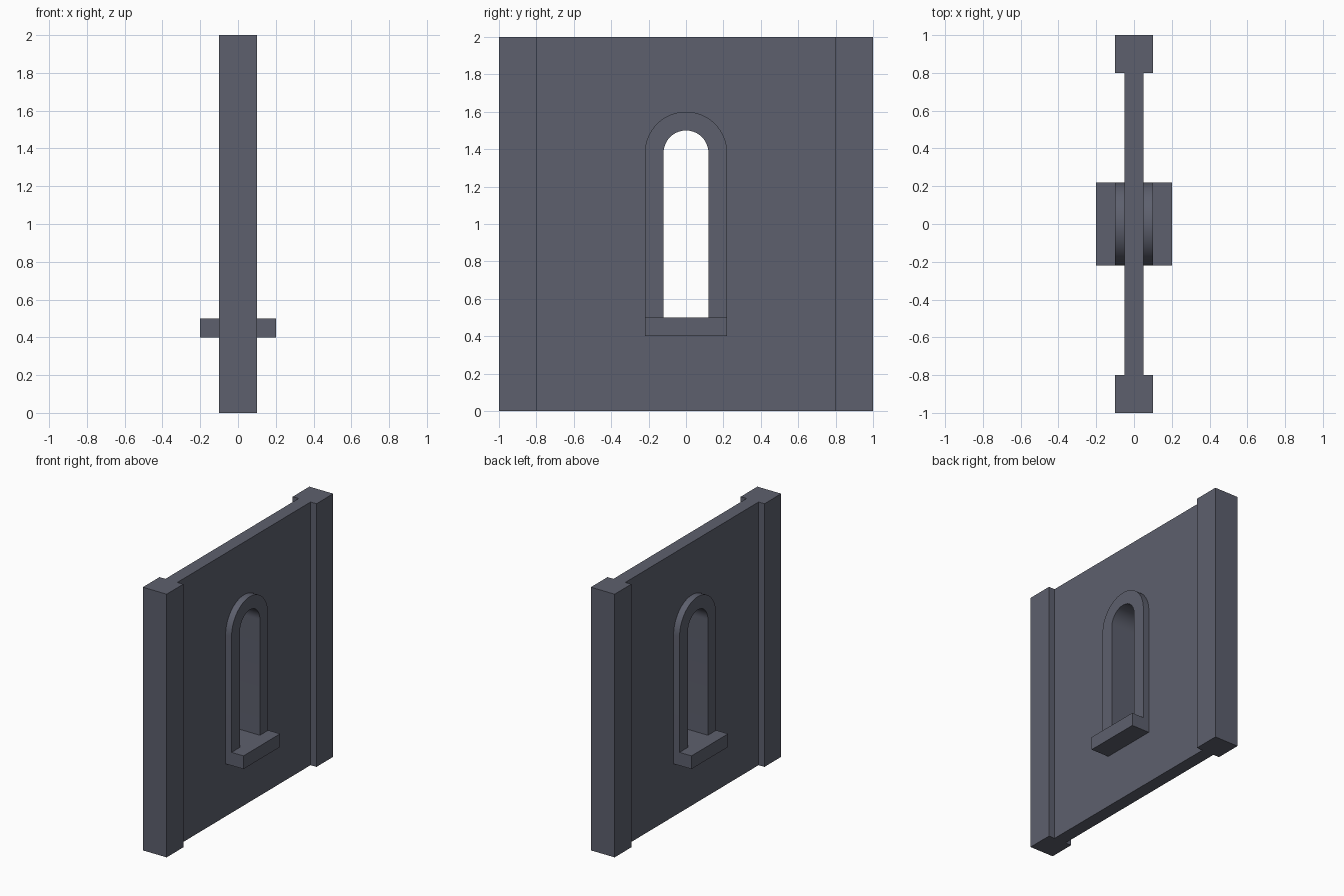
import bpy, bmesh, math
from mathutils import Vector

if "Cube" in bpy.data.objects:
    bpy.data.objects.remove(bpy.data.objects["Cube"])

stone = bpy.data.materials.new("slate_grey")
stone.diffuse_color = (0.11, 0.117, 0.155, 1)
stone.use_nodes = True
stone.node_tree.nodes["Principled BSDF"].inputs["Base Color"].default_value = stone.diffuse_color


def finish(name, bm):
    bmesh.ops.recalc_face_normals(bm, faces=bm.faces[:])
    me = bpy.data.meshes.new(name)
    bm.to_mesh(me)
    bm.free()
    me.materials.append(stone)
    ob = bpy.data.objects.new(name, me)
    bpy.context.collection.objects.link(ob)
    return ob


def box(name, x, y0, y1, z0, z1):
    bm = bmesh.new()
    bmesh.ops.create_cube(bm, size=1)
    for v in bm.verts:
        v.co = Vector((v.co.x * 2 * x, y0 + (v.co.y + .5) * (y1 - y0), z0 + (v.co.z + .5) * (z1 - z0)))
    return finish(name, bm)


def prism(name, loops, x):
    """Fill closed y,z outlines (later ones are holes) and extrude from -x to x."""
    bm = bmesh.new()
    edges = []
    for pts in loops:
        vs = [bm.verts.new((-x, y, z)) for y, z in pts]
        edges += [bm.edges.new((vs[i - 1], vs[i])) for i in range(len(vs))]
    bmesh.ops.triangle_fill(bm, use_beauty=True, use_dissolve=False, edges=edges, normal=(1, 0, 0))
    res = bmesh.ops.extrude_face_region(bm, geom=bm.faces[:], use_keep_orig=True)
    moved = [g for g in res["geom"] if isinstance(g, bmesh.types.BMVert)]
    bmesh.ops.translate(bm, verts=moved, vec=(2 * x, 0, 0))
    return finish(name, bm)


def arch(r, bottom, spring=1.38, n=32):
    """Round-headed outline, from the right foot over to the left foot."""
    head = [(r * math.cos(math.pi * i / n), spring + r * math.sin(math.pi * i / n)) for i in range(n + 1)]
    return [(r, bottom)] + head + [(-r, bottom)]


# Thin wall with an arched hole, its edge hidden inside the frame and sill
wall = prism("wall_panel", [[(-.8, 0), (.8, 0), (.8, 2), (-.8, 2)], arch(.17, .45)], .05)

# Window surround
frame = prism("window_frame", [arch(.22, .5) + arch(.12, .5)[::-1]], .1)

# Sill through the wall
box("window_sill", .2, -.22, .22, .4, .5)

# End posts
for side, name in ((-1, "front_post"), (1, "back_post")):
    box(name, .1, min(side, side * .8), max(side, side * .8), 0, 2)

# Smooth the curved faces of the surround, keeping its edges sharp
bpy.ops.object.select_all(action='DESELECT')
frame.select_set(True)
bpy.context.view_layer.objects.active = frame
bpy.ops.object.shade_smooth_by_angle(angle=math.radians(30))
